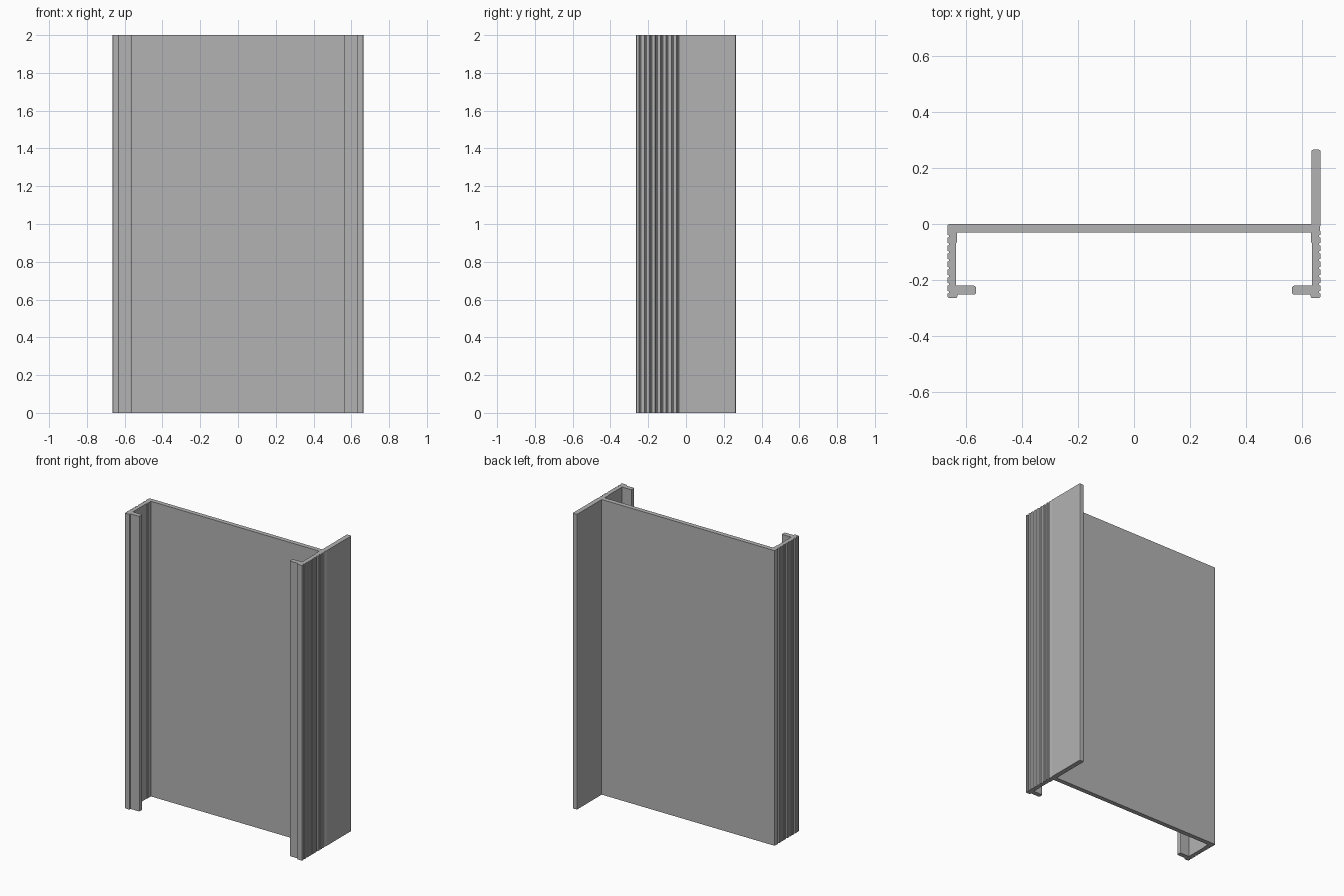
import bpy
import bmesh

if "Cube" in bpy.data.objects:
    bpy.data.objects.remove(bpy.data.objects["Cube"], do_unlink=True)

HEIGHT = 2.0
OUT, INN, LIP = 0.665, 0.631, 0.563     # half widths: outer face, inner face, lip tip
BOTTOM, TOP = -0.264, 0.265             # wall foot and fin tip
WEB = -0.031                            # front face of the panel
RIDGES, PITCH, DEPTH = 8, 0.0285, 0.006
R = 0.007                               # corner radius

metal = bpy.data.materials.new("plain grey")
metal.use_nodes = True
grey = (0.45, 0.45, 0.45, 1)
metal.diffuse_color = grey
metal.node_tree.nodes["Principled BSDF"].inputs["Base Color"].default_value = grey


def rounded(x, y, dx, dy):
    """Corner softened in three points; dx, dy point into the section."""
    return [(x + dx * R, y), (x + dx * R * 0.3, y + dy * R * 0.3), (x, y + dy * R)]


def channel_half():
    """Wall and lip on the +x side, from the panel's inner corner to the outer top."""
    pts = [(INN, WEB), (INN, -0.065), (INN + 0.003, -0.069), (INN + 0.003, -0.22)]
    pts += rounded(LIP, -0.22, 1, -1)
    pts += rounded(LIP, -0.252, 1, 1)[::-1]
    pts += [(INN - 0.002, -0.252)]
    pts += rounded(INN - 0.002, BOTTOM, 1, 1)[::-1]
    pts += rounded(OUT, BOTTOM, -1, 1)
    # grip ridges up the outer face
    for i in range(RIDGES):
        y = -0.245 + i * PITCH
        pts += [(OUT, y - 0.004), (OUT - DEPTH, y), (OUT - DEPTH, y + 0.003),
                (OUT, y + 0.008)]
    return pts


right = channel_half()
left = [(-x, y) for x, y in reversed(right)]

# fin continues the +x wall backwards, the other wall ends in a soft corner
fin = [(OUT - 0.003, -0.01), (OUT, -0.004)]
fin += rounded(OUT, TOP, -1, -1)[::-1]
fin += rounded(INN + 0.001, TOP, 1, -1)
fin += [(INN + 0.001, 0.0)]
corner = rounded(-OUT, 0.0, 1, -1)
outline = right + fin + corner + left

# extrude the section
bm = bmesh.new()
base = bm.faces.new([bm.verts.new((x, y, 0)) for x, y in outline])
ext = bmesh.ops.extrude_face_region(bm, geom=[base], use_keep_orig=True)
tops = [v for v in ext["geom"] if isinstance(v, bmesh.types.BMVert)]
bmesh.ops.translate(bm, verts=tops, vec=(0, 0, HEIGHT))
bmesh.ops.recalc_face_normals(bm, faces=bm.faces)

mesh = bpy.data.meshes.new("extruded_channel")
bm.to_mesh(mesh)
bm.free()
mesh.materials.append(metal)
channel = bpy.data.objects.new("extruded_channel", mesh)
bpy.context.collection.objects.link(channel)
